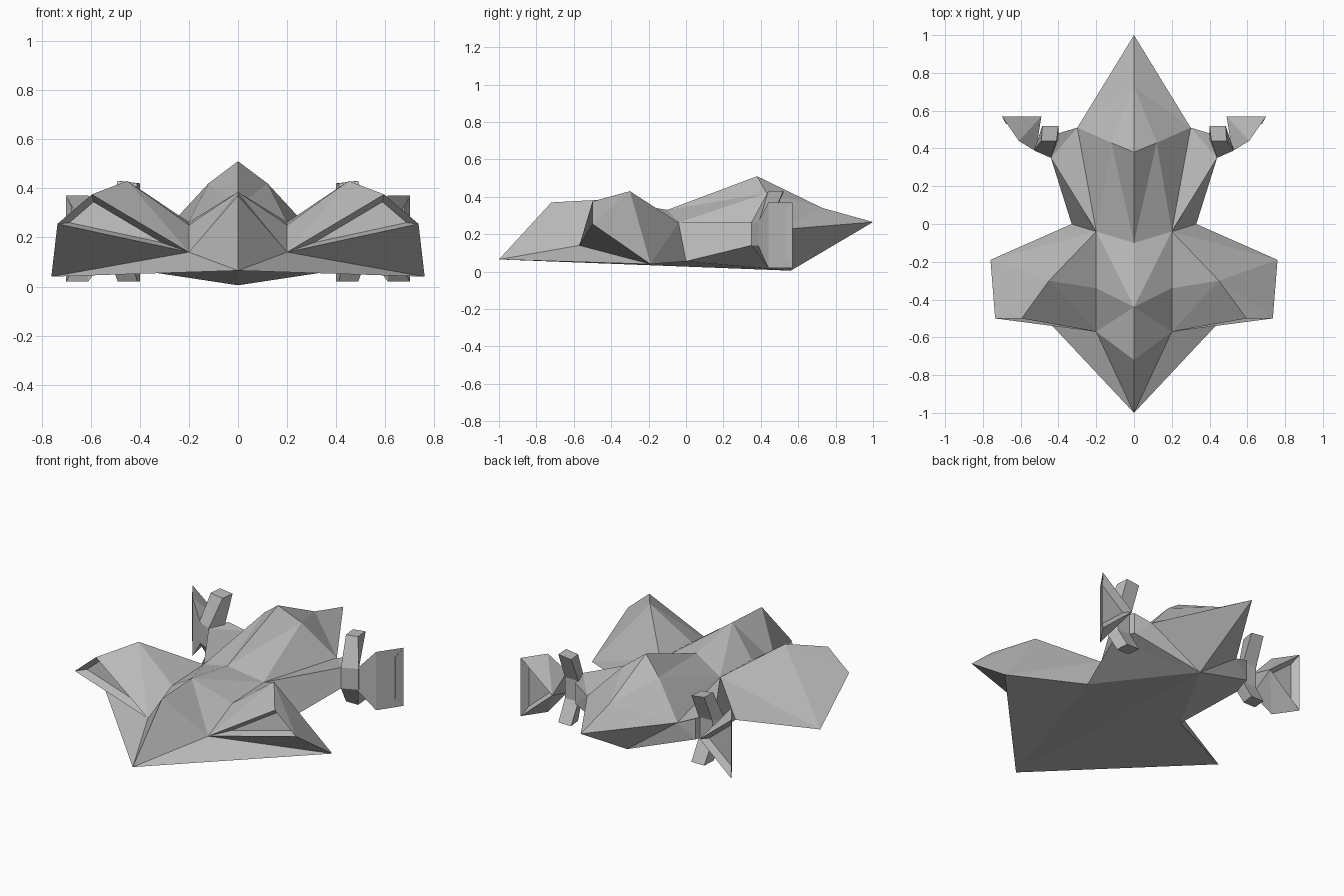
import bpy, bmesh
from mathutils import Vector

cube = bpy.data.objects.get("Cube")
if cube:
    bpy.data.objects.remove(cube, do_unlink=True)

grey = bpy.data.materials.new("hull_grey")
grey.use_nodes = True
grey.diffuse_color = (0.5, 0.5, 0.5, 1)
grey.node_tree.nodes["Principled BSDF"].inputs["Base Color"].default_value = (0.5, 0.5, 0.5, 1)


def finish(name, bm):
    """Turn a bmesh into a flat shaded object."""
    mesh = bpy.data.meshes.new(name)
    bm.to_mesh(mesh)
    bm.free()
    mesh.materials.append(grey)
    obj = bpy.data.objects.new(name, mesh)
    bpy.context.collection.objects.link(obj)
    return obj


def mirrored(obj):
    obj.modifiers.new("mirror", 'MIRROR').use_axis[0] = True
    return obj


def recess(bm, faces, rim, depth):
    bmesh.ops.inset_individual(bm, faces=faces, thickness=rim, depth=-depth, use_even_offset=True)


# Corner points of the left half of the hull
points = dict(
    nose=(0, -1, .065), brow=(0, -.72, .37), deck=(0, -.44, .385), glass=(0, -.1, .33),
    peak=(0, .38, .51), spine=(0, .73, .34), tail=(0, 1, .265), keel=(0, .56, .005),
    cheek=(.2, -.57, .14), waist=(.2, -.34, .25), neck=(.2, -.04, .262),
    canopy=(.12, .43, .42), hip=(.3, .51, .225),
    shoulder=(.45, -.3, .43), lip=(.595, -.5, .375), tip=(.735, -.5, .255), wing=(.76, -.19, .04),
    belly=(.33, 0, .055),
    arm_a=(.44, .35, .265), arm_b=(.44, .35, .14), arm_c=(.4, .48, .265), arm_d=(.4, .48, .14))

# Panels joining those corners, grouped by part
panels = {
    "deck": "nose brow cheek, brow deck cheek, deck waist cheek, deck neck waist, deck glass neck",
    "canopy": "glass peak canopy, glass canopy neck, neck canopy hip, peak spine canopy, "
              "canopy spine hip, spine tail hip",
    "wing": "waist shoulder cheek, waist neck shoulder, cheek shoulder lip, shoulder tip lip, "
            "shoulder wing tip, cheek tip wing, nose cheek wing, neck wing shoulder, neck belly wing",
    "intake": "cheek lip tip",
    "belly": "nose wing belly, nose belly keel, keel hip tail",
    "arm": "neck arm_a arm_b belly, neck hip arm_a, arm_a hip arm_c, belly arm_b keel, "
           "arm_b arm_d keel, arm_d arm_c hip, arm_d hip keel, arm_a arm_c arm_d arm_b"}

bm = bmesh.new()
intakes = []
for side in (1, -1):
    verts = {n: bm.verts.new((x * side, y, z)) for n, (x, y, z) in points.items()}
    for part, text in panels.items():
        for panel in text.split(","):
            face = bm.faces.new([verts[n] for n in panel.split()])
            if part == "intake":
                intakes.append(face)
bmesh.ops.remove_doubles(bm, verts=bm.verts, dist=0.0005)
bmesh.ops.recalc_face_normals(bm, faces=bm.faces)
recess(bm, [f for f in intakes if f.is_valid], .02, .05)
finish("hull", bm)

# Bent upright vane on the end of each arm, lofted through four sections
end = [(.41, .44), (.49, .44), (.485, .52), (.4, .52)]
middle = [(.44, .35), (.53, .39), (.49, .45), (.4, .45)]
bm = bmesh.new()
rings = [[bm.verts.new((x, y, z)) for x, y in ring]
         for ring, z in ((end, .02), (middle, .14), (middle, .265), (end, .42))]
for low, high in zip(rings, rings[1:]):
    for i in range(4):
        j = (i + 1) % 4
        bm.faces.new((low[i], low[j], high[j], high[i]))
bm.faces.new(rings[0])
bm.faces.new(rings[-1])
for v in rings[-1]:
    v.co.z += (v.co.x < .45) * -.01 + .01
bmesh.ops.recalc_face_normals(bm, faces=bm.faces)
mirrored(finish("arm_vane", bm))

# Flared thruster fin with a hollow triangular rear
bm = bmesh.new()
for x, y, low, high in ((.52, .385, .14, .265), (.61, .44, .02, .37), (.7, .57, .02, .37)):
    for z in (low, high):
        bm.verts.new((x, y, z))
bm.verts.new((.49, .57, .2))
bmesh.ops.convex_hull(bm, input=bm.verts)
bmesh.ops.recalc_face_normals(bm, faces=bm.faces)
rear = [f for f in bm.faces if f.normal.dot(Vector((0, 1, 0))) > .95]
recess(bm, rear, .022, .04)
mirrored(finish("thruster_fin", bm))
